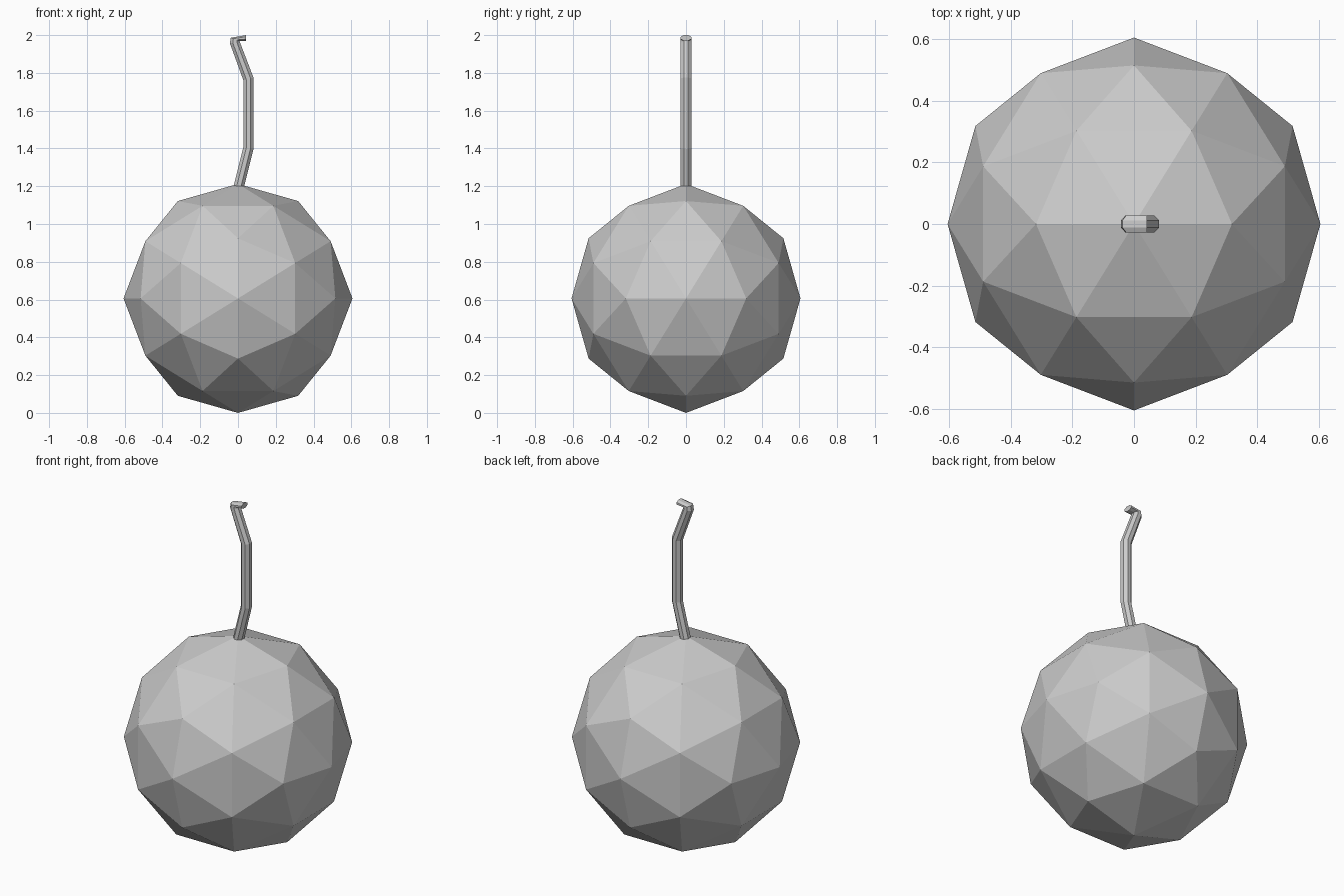
import bpy, bmesh, math
from mathutils import Vector

if "Cube" in bpy.data.objects:
    bpy.data.objects.remove(bpy.data.objects["Cube"])

R = 0.606


def finish(bm, name):
    bmesh.ops.recalc_face_normals(bm, faces=bm.faces)
    mesh = bpy.data.meshes.new(name)
    bm.to_mesh(mesh)
    bm.free()
    obj = bpy.data.objects.new(name, mesh)
    bpy.context.collection.objects.link(obj)
    return obj


# Round body: icosahedron aligned to the axes, split once (80 flat triangles)
phi = (1 + math.sqrt(5)) / 2
corners = []
for a in (-1, 1):
    for b in (-phi, phi):
        corners += [Vector((0, b, a)), Vector((a, 0, b)), Vector((b, a, 0))]
points = list(corners)
for i, p in enumerate(corners):
    points += [(p + q) / 2 for q in corners[i + 1:] if (p - q).length < 2.1]
bm = bmesh.new()
for p in points:
    bm.verts.new(p.normalized() * R + Vector((0, 0, R)))
bmesh.ops.convex_hull(bm, input=bm.verts)
finish(bm, "round_body")

# Bent fuse: eight-sided rings, each given by its left and right edge (x, z)
rings = [
    ((-0.035, 1.155), (0.019, 1.145)),
    ((0.028, 1.405), (0.082, 1.398)),
    ((0.028, 1.762), (0.082, 1.775)),
    ((-0.043, 1.957), (0.010, 1.963)),
    ((-0.038, 1.986), (0.008, 1.970)),
    ((0.042, 2.000), (0.042, 1.970)),
]
HALF_WIDTH, SIDES = 0.028, 8
scale = 1 / math.cos(math.pi / SIDES)
bm = bmesh.new()
loops = []
for (lx, lz), (rx, rz) in rings:
    centre = Vector(((lx + rx) / 2, 0, (lz + rz) / 2))
    across = Vector(((rx - lx) / 2, 0, (rz - lz) / 2))
    loop = []
    for k in range(SIDES):
        t = (k + 0.5) * math.tau / SIDES
        side = Vector((0, HALF_WIDTH * math.sin(t), 0))
        p = centre + (across * math.cos(t) + side) * scale
        p.z = min(p.z, 2.0)
        loop.append(bm.verts.new(p))
    loops.append(loop)
for low, high in zip(loops, loops[1:]):
    for k in range(SIDES):
        n = (k + 1) % SIDES
        bm.faces.new((low[k], low[n], high[n], high[k]))
bm.faces.new(loops[0])
bm.faces.new(loops[-1])
finish(bm, "bent_fuse")
